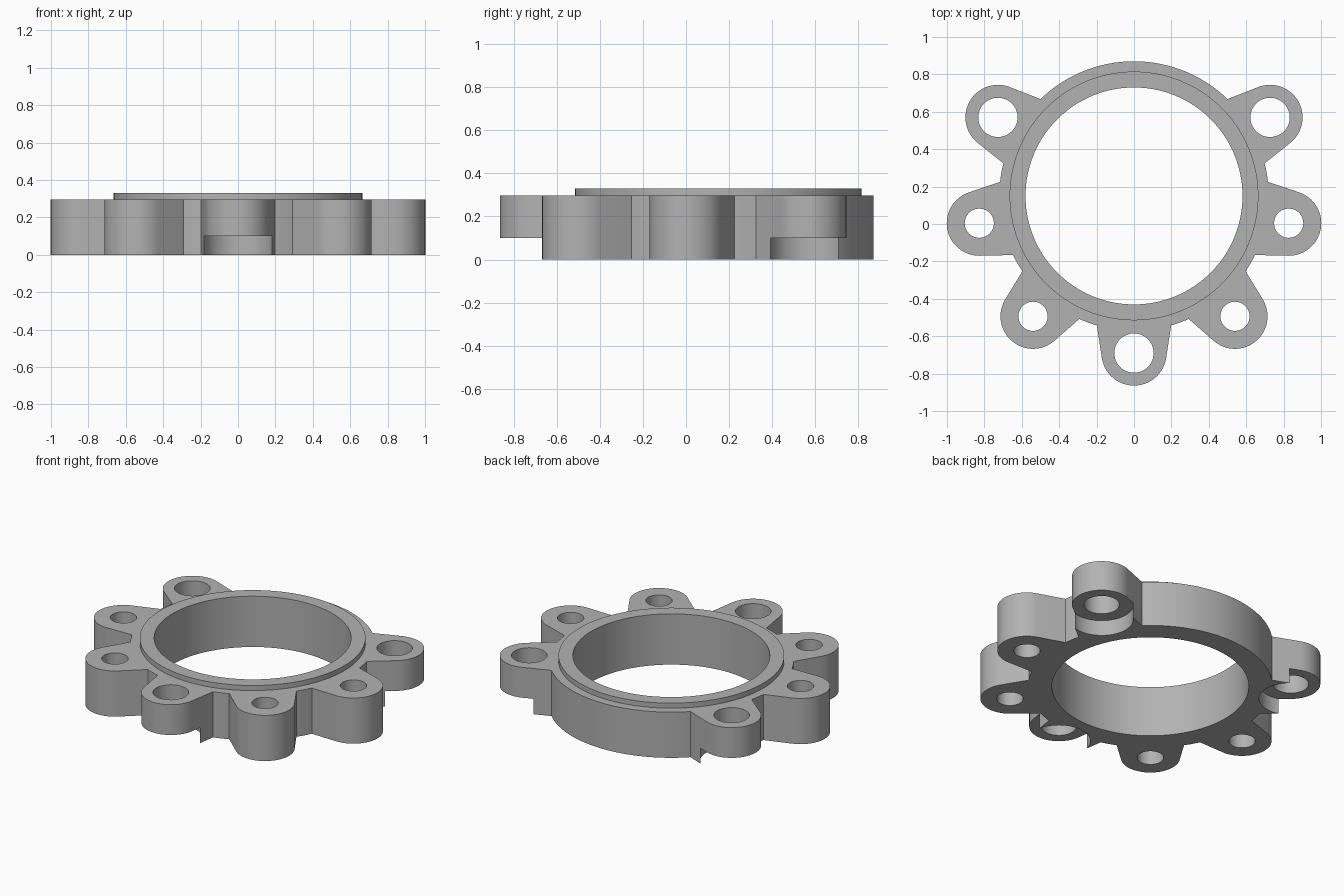
import bpy
import bmesh
from math import radians, sin, cos, pi

cube = bpy.data.objects.get("Cube")
if cube:
    bpy.data.objects.remove(cube, do_unlink=True)

CENTRE_Y = 0.15      # ring axis
HEIGHT = 0.297       # ring and lugs
TOP = 0.33           # raised lip
REACH = 0.84         # ring axis to lug hole
LUG_R = 0.174
FLARE = radians(8.7)

metal = bpy.data.materials.new("grey metal")
metal.use_nodes = True
grey = (0.45, 0.45, 0.45, 1)
metal.diffuse_color = grey
metal.node_tree.nodes["Principled BSDF"].inputs["Base Color"].default_value = grey


def prism(name, points, z0, z1):
    """Extrude a closed outline between two heights."""
    bm = bmesh.new()
    face = bm.faces.new([bm.verts.new((x, y, z0)) for x, y in points])
    top = bmesh.ops.extrude_face_region(bm, geom=[face])["geom"]
    bmesh.ops.translate(bm, vec=(0, 0, z1 - z0),
                        verts=[v for v in top if isinstance(v, bmesh.types.BMVert)])
    bmesh.ops.recalc_face_normals(bm, faces=bm.faces[:])
    mesh = bpy.data.meshes.new(name)
    bm.to_mesh(mesh)
    bm.free()
    mesh.materials.append(metal)
    obj = bpy.data.objects.new(name, mesh)
    bpy.context.collection.objects.link(obj)
    return obj


def circle(x, y, r, n):
    return [(x + r * cos(2 * pi * i / n), y + r * sin(2 * pi * i / n)) for i in range(n)]


def polar(d, angle):
    return d * cos(angle), CENTRE_Y + d * sin(angle)


def lug_outline(angle):
    """Round nose with tangent sides that flare towards the ring."""
    sweep = pi / 2 - FLARE
    nose = [(REACH + LUG_R * cos(t), LUG_R * sin(t))
            for t in (-sweep + 2 * sweep * i / 32 for i in range(33))]
    root = 0.63
    half = (LUG_R + (REACH - root) * sin(FLARE)) / cos(FLARE)
    local = nose + [(root, half), (root, -half)]
    c, s = cos(angle), sin(angle)
    return [(x * c - y * s, CENTRE_Y + x * s + y * c) for x, y in local]


def combine(target, tool, operation):
    mod = target.modifiers.new(operation, "BOOLEAN")
    mod.operation = operation
    mod.solver = "EXACT"
    mod.object = tool
    bpy.context.view_layer.objects.active = target
    bpy.ops.object.modifier_apply(modifier=mod.name)
    bpy.data.objects.remove(tool, do_unlink=True)


# Ring body with raised lip
flange = prism("lugged_ring", circle(0, CENTRE_Y, 0.72, 128), 0, HEIGHT)
combine(flange, prism("lip", circle(0, CENTRE_Y, 0.665, 128), 0.1, TOP), "UNION")

# Seven lugs; every third one is wide-bored and relieved underneath
lugs = [(radians(30 - 40 * i), i % 3 == 0) for i in range(7)]
for angle, _ in lugs:
    combine(flange, prism("lug", lug_outline(angle), 0, HEIGHT), "UNION")

# Main bore, bolt holes and underside reliefs
combine(flange, prism("bore", circle(0, CENTRE_Y, 0.58, 128), -0.1, 0.5), "DIFFERENCE")
for angle, wide in lugs:
    x, y = polar(REACH, angle)
    hole = prism("hole", circle(x, y, 0.105 if wide else 0.078, 48), -0.1, 0.5)
    combine(flange, hole, "DIFFERENCE")
    if wide:
        combine(flange, prism("relief", circle(x, y, 0.187, 64), -0.1, 0.1), "DIFFERENCE")

# Smooth walls with crisp edges
bpy.ops.object.select_all(action="DESELECT")
flange.select_set(True)
bpy.context.view_layer.objects.active = flange
bpy.ops.object.shade_smooth_by_angle(angle=radians(25))
